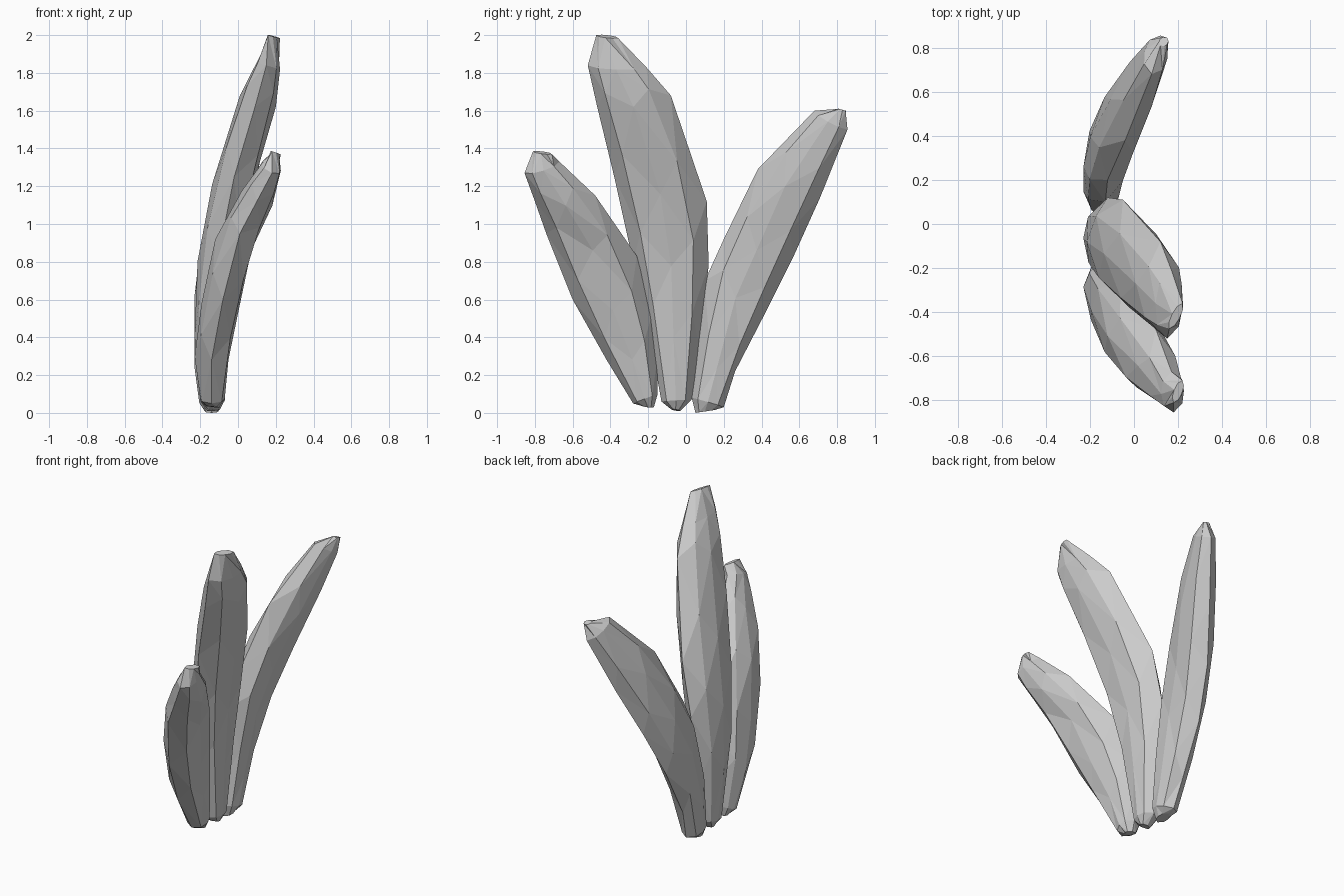
import bpy, bmesh
from mathutils import Vector

if "Cube" in bpy.data.objects:
    bpy.data.objects.remove(bpy.data.objects["Cube"])

# Flattened octagonal section: (across, through) as fractions of the half sizes
SECTION = [(1, 0), (.62, .8), (0, 1), (-.62, .8),
           (-1, 0), (-.62, -.8), (0, -1), (.62, -.8)]
SIDES = len(SECTION)


def blade(name, stations):
    """Loft a flattened faceted blade. Station: left edge xyz, right edge xyz, thickness."""
    edges = [(Vector(s[:3]), Vector(s[3:6]), s[6]) for s in stations]
    mids = [(l + r) / 2 for l, r, _ in edges]
    last = len(mids) - 1

    def point(k, c, s):
        l, r, t = edges[k]
        axis = mids[min(k + 1, last)] - mids[max(k - 1, 0)]
        half = (r - l) / 2
        normal = half.cross(axis).normalized() * t / 2
        return mids[k] + half * c + normal * s

    bm = bmesh.new()
    rings = []
    for k in range(last + 1):
        ring = []
        for i, (c, s) in enumerate(SECTION):
            p = point(k, c, s)
            # stagger every second corner along the blade for diagonal facets
            if i % 2 and 1 < k < last - 1:
                p = p.lerp(point(k + 1, c, s), .4) + (p - mids[k]) * .04
            ring.append(bm.verts.new(p))
        rings.append(ring)
    for a, b in zip(rings, rings[1:]):
        for i in range(SIDES):
            j = (i + 1) % SIDES
            if i % 2:      # diagonals follow the stagger
                bm.faces.new((a[i], a[j], b[j]))
                bm.faces.new((a[i], b[j], b[i]))
            else:
                bm.faces.new((a[i], a[j], b[i]))
                bm.faces.new((a[j], b[j], b[i]))
    bm.faces.new(rings[0][::-1])
    bm.faces.new(rings[-1])
    bmesh.ops.recalc_face_normals(bm, faces=bm.faces)
    mesh = bpy.data.meshes.new(name)
    bm.to_mesh(mesh)
    bm.free()
    ob = bpy.data.objects.new(name, mesh)
    bpy.context.collection.objects.link(ob)


# Short blade, leaning towards -y
blade("short_leaf", [
    (-.14, -.22, .035, -.13, -.17, .03, .07),
    (-.14, -.28, .05, -.13, -.15, .10, .13),
    (-.14, -.42, .28, -.14, -.15, .30, .18),
    (-.08, -.60, .60, -.11, -.18, .52, .20),
    (.01, -.74, .95, -.06, -.26, .83, .20),
    (.10, -.80, 1.12, .10, -.48, 1.15, .18),
    (.18, -.855, 1.27, .17, -.67, 1.33, .11),
    (.18, -.81, 1.385, .22, -.71, 1.37, .04)])

# Tall middle blade
blade("tall_leaf", [
    (-.13, -.08, .02, -.13, -.03, .01, .07),
    (-.14, -.13, .06, -.13, .03, .07, .13),
    (-.14, -.20, .45, -.14, .07, .35, .18),
    (-.11, -.28, .80, -.12, .12, .78, .20),
    (-.02, -.38, 1.25, -.05, .11, 1.12, .21),
    (.09, -.47, 1.62, .12, -.08, 1.68, .20),
    (.15, -.52, 1.84, .17, -.21, 1.83, .13),
    (.16, -.475, 2.0, .22, -.36, 1.985, .04)])

# Medium blade, leaning towards +y
blade("medium_leaf", [
    (-.14, .05, .0, -.14, .15, .015, .07),
    (-.14, .03, .08, -.14, .20, .03, .13),
    (-.14, .05, .25, -.16, .26, .22, .16),
    (-.13, .10, .70, -.15, .42, .53, .18),
    (-.12, .20, .92, -.09, .57, .83, .19),
    (-.04, .38, 1.29, .01, .71, 1.14, .19),
    (.08, .68, 1.60, .12, .855, 1.50, .11),
    (.12, .81, 1.61, .15, .845, 1.60, .04)])
